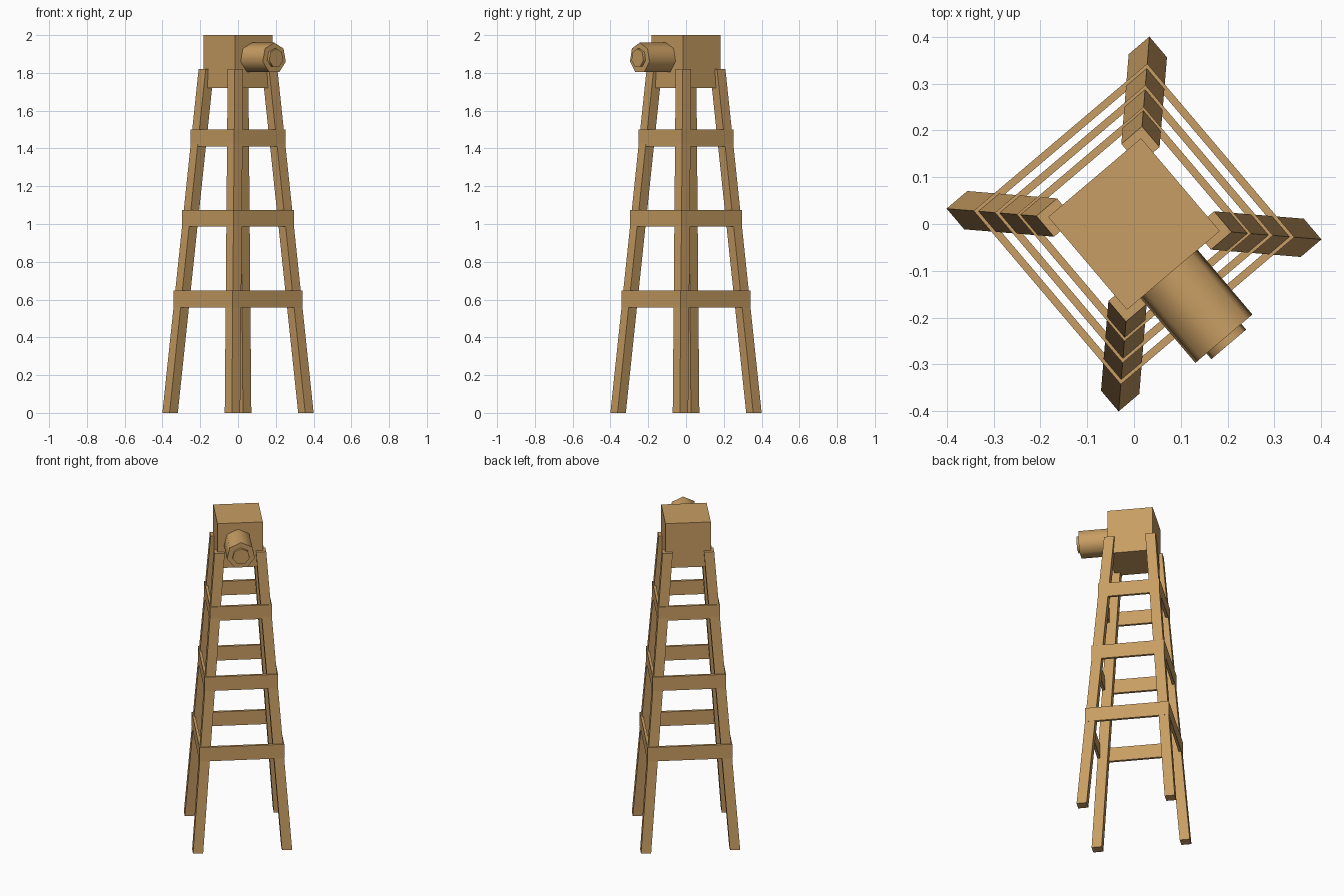
import bpy, bmesh, math
from mathutils import Matrix

if "Cube" in bpy.data.objects:
    bpy.data.objects.remove(bpy.data.objects["Cube"])

wood = bpy.data.materials.new("tan wood")
wood.diffuse_color = (0.58, 0.34, 0.125, 1)
wood.use_nodes = True
wood.node_tree.nodes["Principled BSDF"].inputs["Base Color"].default_value = wood.diffuse_color
TURN = Matrix.Rotation(math.radians(40.3), 4, 'Z')  # whole tower is turned


def loft(name, bottom, top):
    """Solid between two matching loops, in the tower's own axes."""
    bm = bmesh.new()
    a = [bm.verts.new(p) for p in bottom]
    b = [bm.verts.new(p) for p in top]
    n = len(a)
    bm.faces.new(a)
    bm.faces.new(b)
    for i in range(n):
        j = (i + 1) % n
        bm.faces.new((a[i], a[j], b[j], b[i]))
    bmesh.ops.recalc_face_normals(bm, faces=bm.faces)
    bm.transform(TURN)
    mesh = bpy.data.meshes.new(name)
    bm.to_mesh(mesh)
    bm.free()
    mesh.materials.append(wood)
    ob = bpy.data.objects.new(name, mesh)
    bpy.context.collection.objects.link(ob)
    return ob


def rect(x0, x1, y0, y1, z):
    return [(x0, y0, z), (x1, y0, z), (x1, y1, z), (x0, y1, z)]


def box(name, x0, x1, y0, y1, z0, z1):
    return loft(name, rect(x0, x1, y0, y1, z0), rect(x0, x1, y0, y1, z1))


def barrel(name, r, y0, y1, cx=-0.012, cz=1.878, sides=7):
    def ring(y):
        return [(cx + r * math.sin(math.tau * i / sides), y,
                 cz + r * math.cos(math.tau * i / sides)) for i in range(sides)]
    ob = loft(name, ring(y0), ring(y1))
    for p in ob.data.polygons:  # rounded sides, flat ends
        p.use_smooth = len(p.vertices) == 4
    bpy.context.view_layer.objects.active = ob
    ob.select_set(True)
    bpy.ops.object.shade_smooth_by_angle(angle=math.radians(60))
    ob.select_set(False)
    return ob


# Head block
box("head_block", -0.13, 0.13, -0.13, 0.13, 1.72, 2.0)

# Four leaning legs
FOOT, TOP, W = 0.284, 0.148, 0.058
for sx in (-1, 1):
    for sy in (-1, 1):
        def section(o, z):
            return rect(sx * o, sx * (o - W), sy * o, sy * (o - W), z)
        loft("leg", section(FOOT, 0), section(TOP, 1.82))

# Three rings of rails
T = 0.016
for z0, o in ((0.559, 0.243), (0.986, 0.2105), (1.411, 0.1775)):
    z1 = z0 + 0.088
    for s in (-1, 1):
        y = sorted((s * o, s * (o - T)))
        box("cross_rail", -o, o, y[0], y[1], z0, z1)
        box("side_rail", y[0], y[1], -o + T, o - T, z0, z1)

# Barrel and its end cap on the front of the block
barrel("barrel", 0.082, -0.311, -0.10)
barrel("barrel_cap", 0.05, -0.327, -0.30)
